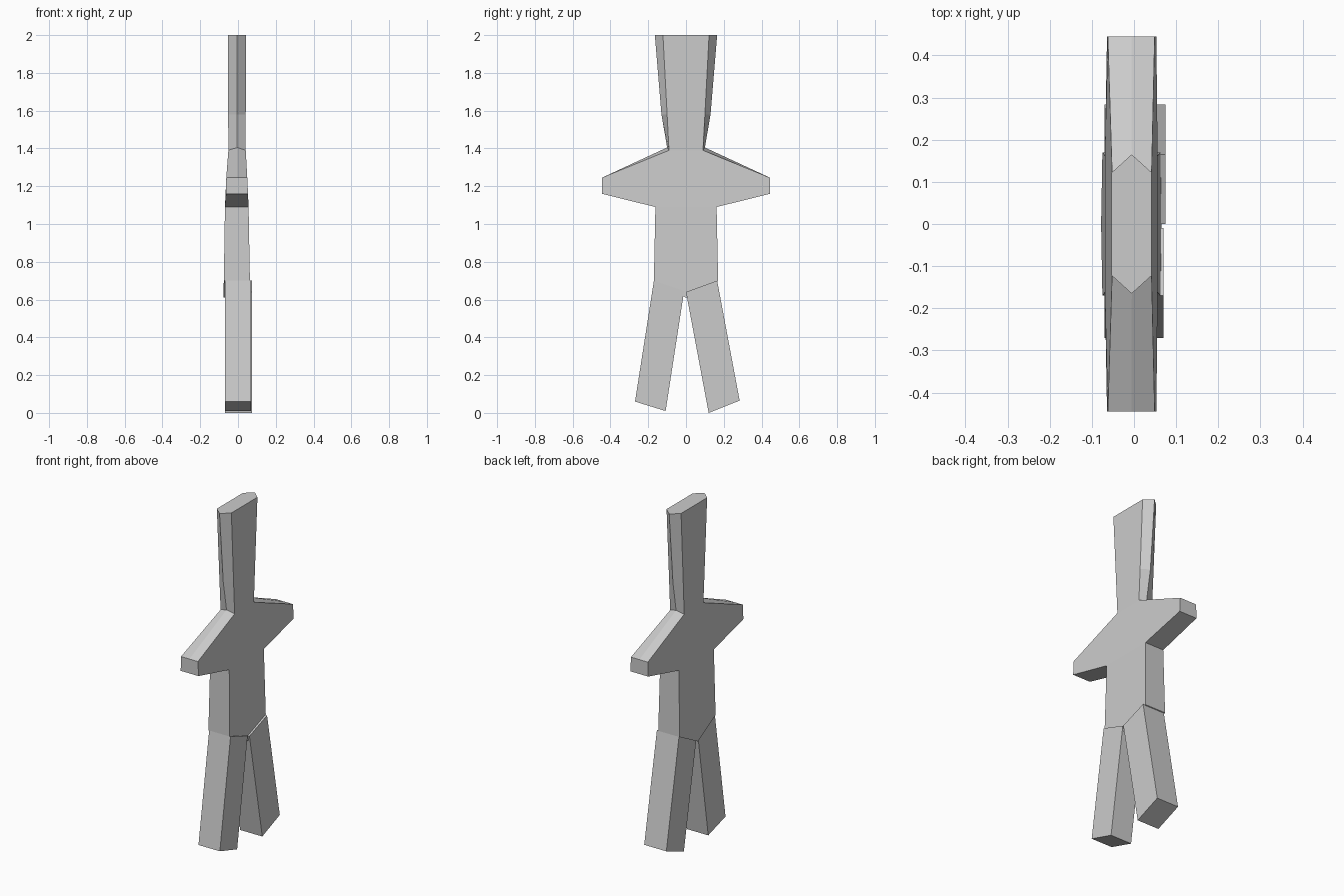
import bpy, bmesh

if "Cube" in bpy.data.objects:
    bpy.data.objects.remove(bpy.data.objects["Cube"])


def finish(bm, name):
    bmesh.ops.recalc_face_normals(bm, faces=bm.faces)
    bmesh.ops.triangulate(bm, faces=[f for f in bm.faces if len(f.verts) > 4])
    me = bpy.data.meshes.new(name)
    bm.to_mesh(me)
    bm.free()
    ob = bpy.data.objects.new(name, me)
    bpy.context.collection.objects.link(ob)
    return ob


def loop(bm, pts):
    return [bm.verts.new(p) for p in pts]


def build(name, loops):
    """Bridge matching outlines across the thickness and cap both ends."""
    bm = bmesh.new()
    rings = [loop(bm, l) for l in loops]
    for a, b in zip(rings, rings[1:]):
        n = len(a)
        for i in range(n):
            j = (i + 1) % n
            bm.faces.new((a[i], a[j], b[j], b[i]))
    bm.faces.new(rings[0])
    bm.faces.new(rings[-1])
    return finish(bm, name)


# Body half outline: (face y, face z, ridge y, ridge z, back x, front x)
half = [
    (0.17, 0.70, 0.17, 0.70, -0.075, 0.063),
    (0.162, 1.09, 0.162, 1.09, -0.069, 0.056),
    (0.445, 1.16, 0.445, 1.16, -0.064, 0.053),
    (0.445, 1.245, 0.445, 1.245, -0.062, 0.049),
    (0.09, 1.39, 0.10, 1.405, -0.051, 0.041),
    (0.10, 1.58, 0.13, 1.58, -0.052, 0.041),
    (0.122, 2.0, 0.165, 2.0, -0.053, 0.042),
]
crotch = (0.0, 0.61, 0.0, 0.61, -0.078, 0.065)
mirrored = [(-p[0], p[1], -p[2], *p[3:]) for p in reversed(half)]
outline = [crotch] + half + mirrored
build("body", [
    [(p[4], p[0], p[1]) for p in outline],
    [((p[4] + p[5]) / 2, p[2], p[3]) for p in outline],
    [(p[5], p[0], p[1]) for p in outline],
])

# Splayed legs, each a tilted slab
legs = {
    "leg_right": (0.075, [(0.165, 0.70), (0.284, 0.065), (0.12, 0.0), (0.0, 0.64)]),
    "leg_left": (0.07, [(-0.17, 0.70), (-0.27, 0.06), (-0.108, 0.01), (-0.01, 0.645)]),
}
for name, (front, pts) in legs.items():
    build(name, [[(x, y, z) for y, z in pts] for x in (-0.07, front)])
